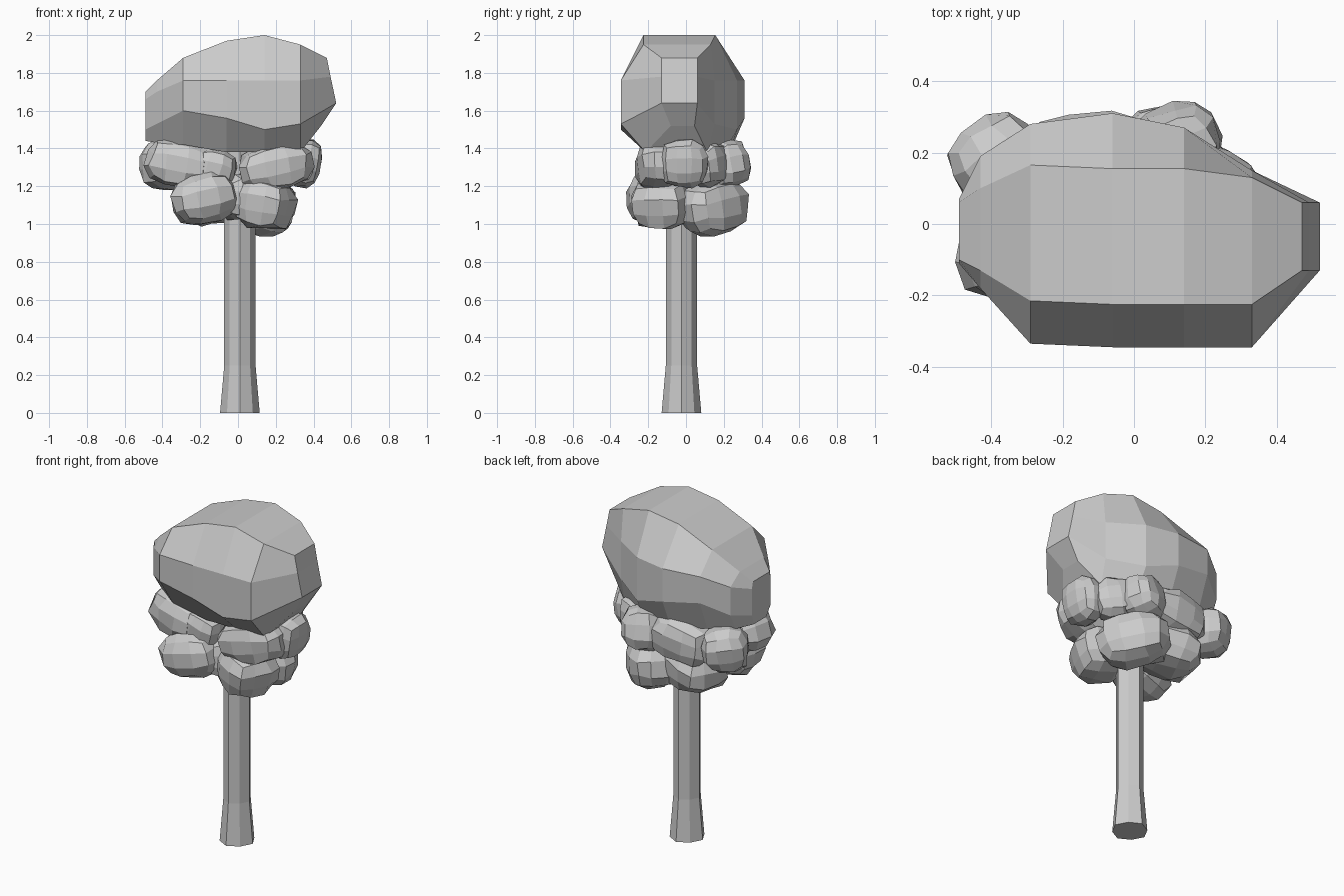
import bpy, bmesh, math, random
from mathutils import Vector, Euler

random.seed(4)

def finish(bm, name):
    bmesh.ops.recalc_face_normals(bm, faces=bm.faces)
    me = bpy.data.meshes.new(name)
    bm.to_mesh(me)
    bm.free()
    ob = bpy.data.objects.new(name, me)
    bpy.context.collection.objects.link(ob)
    return ob

def loft(name, rings):
    # Skin eight-point rings, closing both ends with strips of quads
    bm = bmesh.new()
    loops = [[bm.verts.new(p) for p in r] for r in rings]
    for a, b in zip(loops, loops[1:]):
        for i in range(8):
            j = (i + 1) % 8
            bm.faces.new((a[i], a[j], b[j], b[i]))
    for c in (loops[0], loops[-1]):
        for i in range(3):
            bm.faces.new((c[i], c[7 - i], c[6 - i], c[i + 1]))
    return finish(bm, name)

def clump(name, loc, size, rot):
    # Rounded cube, three segments per side, squashed and slightly uneven
    bm = bmesh.new()
    bmesh.ops.create_cube(bm, size=2)
    bmesh.ops.subdivide_edges(bm, edges=bm.edges[:], cuts=2, use_grid_fill=True)
    turn = Euler([math.radians(a) for a in rot]).to_matrix()
    for v in bm.verts:
        d = v.co.normalized()
        p = d.lerp(v.co, 0.14) * random.uniform(0.97, 1.12)
        v.co = turn @ Vector((p.x * size[0], p.y * size[1], p.z * size[2])) + Vector(loc)
    return finish(bm, name)

# Trunk with flared foot, slightly flattened on the diagonals
trunk = []
for z, r in ((0, 0.105), (0.25, 0.083), (1.4, 0.083)):
    ring = []
    for k in range(8):
        a, rr = math.pi * k / 4, r * (0.92 if k % 2 else 1)
        ring.append((0.01 + rr * math.cos(a), -0.024 + rr * math.sin(a), z))
    trunk.append(ring)
loft("trunk", trunk)

# Large crown: sections along x
# x, front y, back y, top front y, top back y, top, upper, lower, bottom
sections = [
    (-0.49, -0.11, 0.07, -0.10, 0.06, 1.70, 1.66, 1.50, 1.44),
    (-0.43, -0.18, 0.19, -0.13, 0.10, 1.76, 1.70, 1.53, 1.43),
    (-0.29, -0.335, 0.28, -0.215, 0.165, 1.88, 1.76, 1.60, 1.42),
    (-0.06, -0.345, 0.31, -0.225, 0.155, 1.97, 1.76, 1.56, 1.38),
    (0.14, -0.345, 0.27, -0.225, 0.155, 2.00, 1.76, 1.50, 1.38),
    (0.33, -0.345, 0.15, -0.225, 0.13, 1.95, 1.76, 1.53, 1.38),
    (0.49, -0.13, 0.06, -0.13, 0.06, 1.88, 1.78, 1.64, 1.52),
]
crown = []
for x, f, b, tf, tb, t, u, l, bt in sections:
    end = x > 0.4
    low_x = x - 0.05 if end else x
    mid_x = x + 0.03 if end else x
    top_x = x - 0.02 if end else x
    crown.append([(top_x, tf, t), (x, f, u), (mid_x, f, l), (low_x, f * 0.62, bt),
                  (low_x, b * 0.75, bt), (mid_x, b, l), (x, b, u), (top_x, tb, t)])
loft("crown", crown)

# Leaf clumps in two tiers: location, half sizes, rotation in degrees
clumps = [
    # lower tier
    ((-0.18, -0.17, 1.14), (0.18, 0.145, 0.135), (0, -12, 10)),
    ((0.14, -0.12, 1.11), (0.16, 0.16, 0.14), (0, 10, -20)),
    ((0.12, 0.14, 1.09), (0.20, 0.145, 0.145), (0, -10, 135)),
    ((-0.14, 0.12, 1.13), (0.18, 0.16, 0.135), (0, -10, -20)),
    ((0.0, -0.09, 1.14), (0.12, 0.12, 0.12), (0, 0, 30)),
    # upper tier
    ((-0.30, -0.09, 1.32), (0.185, 0.15, 0.13), (0, 10, -10)),
    ((-0.13, -0.12, 1.29), (0.12, 0.12, 0.11), (0, 15, 0)),
    ((-0.38, 0.17, 1.31), (0.13, 0.13, 0.13), (0, 8, 35)),
    ((-0.12, 0.20, 1.31), (0.19, 0.115, 0.13), (0, -8, 0)),
    ((0.20, -0.14, 1.30), (0.20, 0.13, 0.125), (0, -12, 5)),
    ((0.35, -0.01, 1.32), (0.095, 0.13, 0.13), (0, 8, 0)),
    ((0.12, 0.22, 1.32), (0.125, 0.11, 0.13), (10, 0, 25)),
    ((0.24, 0.11, 1.32), (0.115, 0.10, 0.12), (0, 10, -35)),
]
for i, (loc, size, rot) in enumerate(clumps):
    clump(f"leaf_clump_{i + 1}", loc, size, rot)
